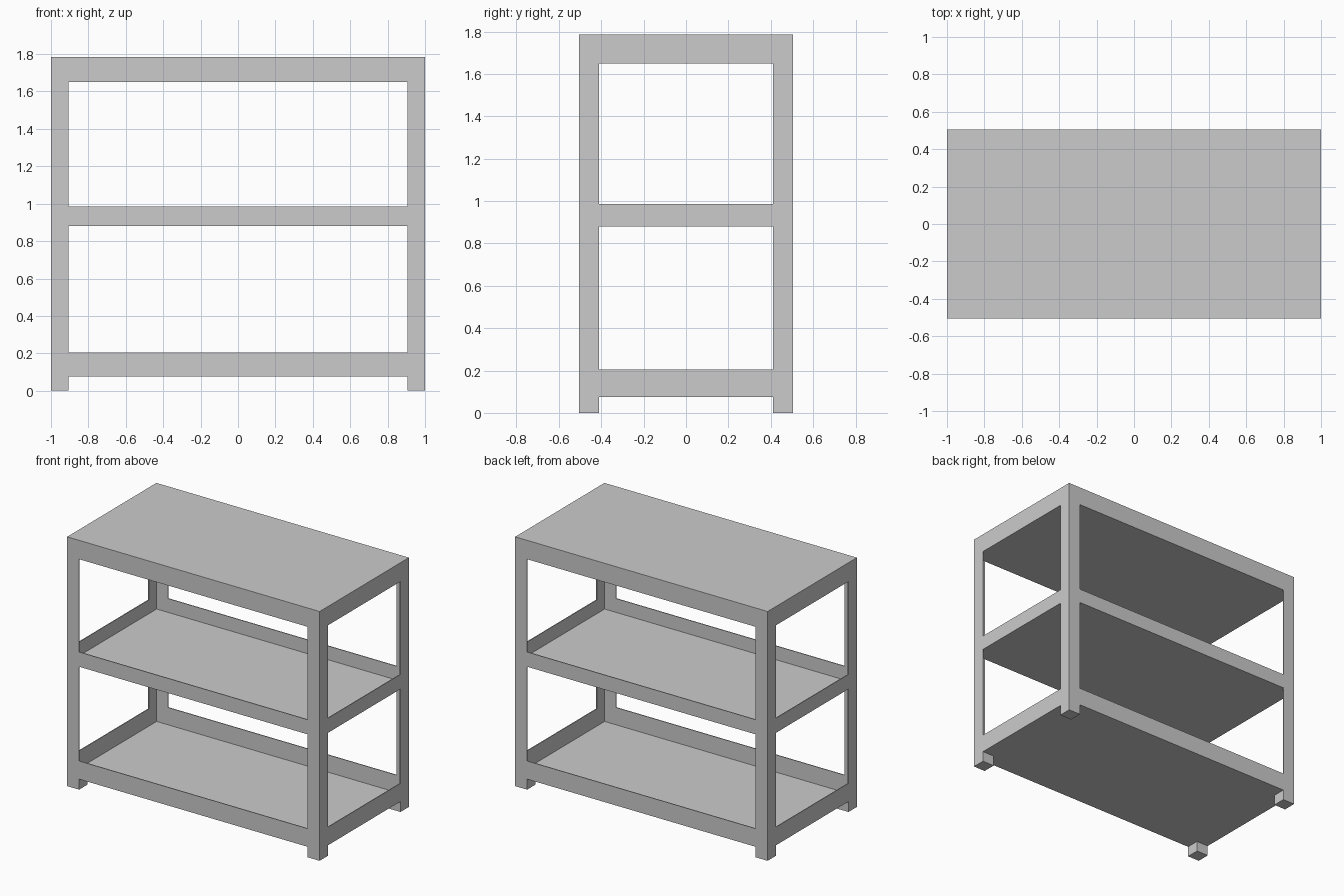
import bpy
from math import pi

if "Cube" in bpy.data.objects:
    bpy.data.objects.remove(bpy.data.objects["Cube"])

W, D, LEG, T = 2.0, 1.01, 0.095, 0.006
Z_BOTTOM, Z_MIDDLE, Z_TOP, HEIGHT = 0.075, 0.88, 1.65, 1.785
LEVELS = [Z_BOTTOM, 0.205, Z_MIDDLE, 0.985, Z_TOP]


def add_object(name, verts, faces):
    mesh = bpy.data.meshes.new(name)
    mesh.from_pydata(verts, [], faces)
    obj = bpy.data.objects.new(name, mesh)
    bpy.context.collection.objects.link(obj)
    return obj


def box(name, x0, x1, y0, y1, z0, z1):
    verts = [(x, y, z) for x in (x0, x1) for y in (y0, y1) for z in (z0, z1)]
    faces = [(0, 1, 3, 2), (4, 6, 7, 5), (0, 4, 5, 1),
             (2, 3, 7, 6), (0, 2, 6, 4), (1, 5, 7, 3)]
    return add_object(name, verts, faces)


def frame_panel(name, width, offset, angle):
    """Thin sheet with two window openings, facing outward."""
    h = width / 2
    columns = [-h, -h + LEG, h - LEG, h]
    verts = [(x, -offset, z) for z in LEVELS for x in columns]
    faces = []
    for row in range(4):
        for col in range(3):
            if col == 1 and row in (1, 3):
                continue
            a = row * 4 + col
            faces.append((a, a + 1, a + 5, a + 4))
    obj = add_object(name, verts, faces)
    obj.rotation_euler.z = angle
    solid = obj.modifiers.new("sheet thickness", 'SOLIDIFY')
    solid.thickness = T
    solid.offset = -1
    return obj


# Angle-iron posts and rails, one sheet per side
frame_panel("front_frame", W, D / 2, 0)
frame_panel("right_frame", D, W / 2, pi / 2)
frame_panel("back_frame", W, D / 2, pi)
frame_panel("left_frame", D, W / 2, -pi / 2)

# Thin shelves sunk to the bottom of their rails
for name, z in (("lower_shelf", Z_BOTTOM), ("middle_shelf", Z_MIDDLE)):
    box(name, -W / 2 + T, W / 2 - T, -D / 2 + T, D / 2 - T, z, z + T)

# Solid top slab
box("top_slab", -W / 2, W / 2, -D / 2, D / 2, Z_TOP, HEIGHT)

# Solid square feet
for side, x in (("left", -W / 2), ("right", W / 2 - LEG)):
    for end, y in (("front", -D / 2), ("back", D / 2 - LEG)):
        box(f"{end}_{side}_foot", x, x + LEG, y, y + LEG, 0, Z_BOTTOM)
